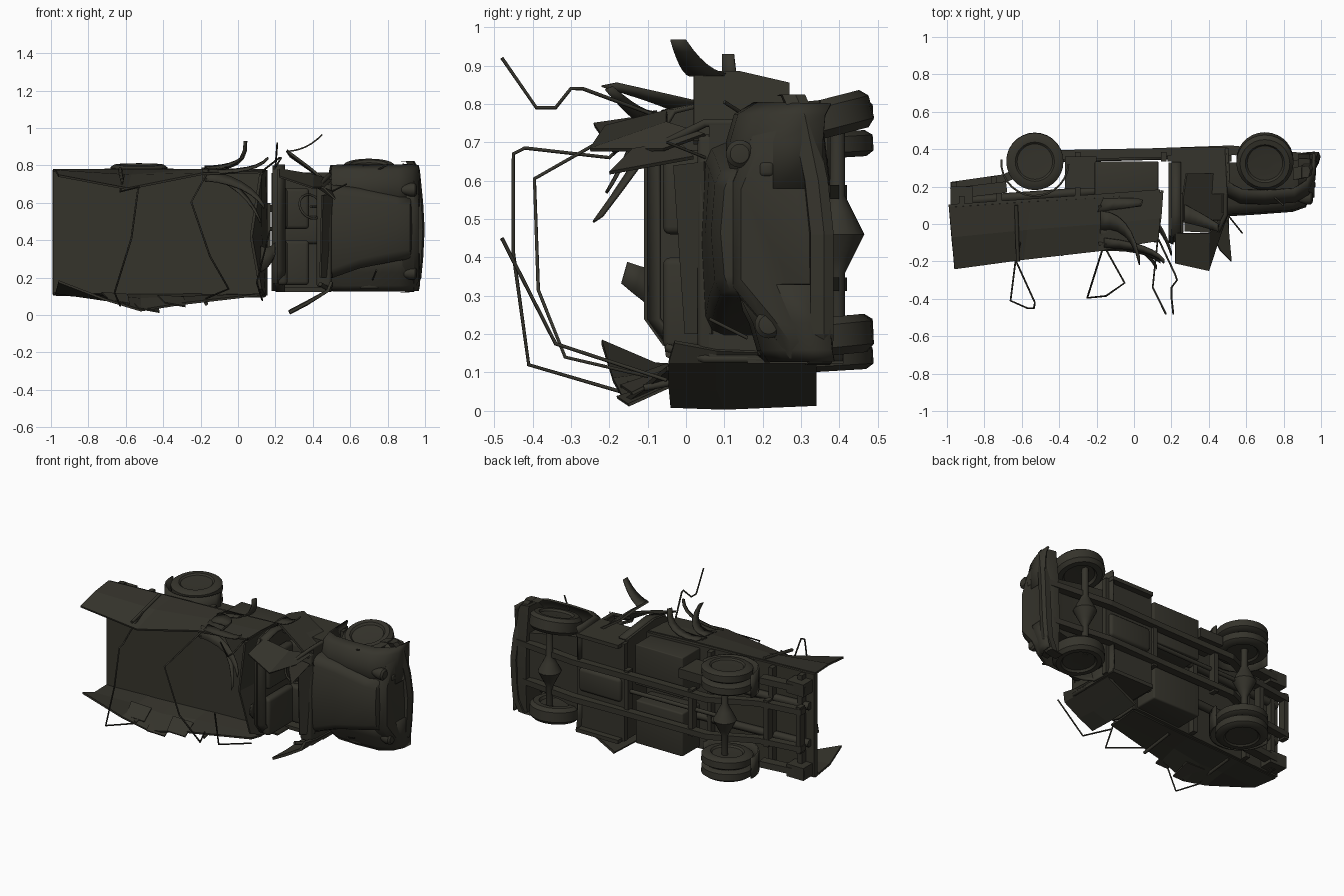
import bpy, bmesh, math
from mathutils import Vector, Matrix

if "Cube" in bpy.data.objects:
    bpy.data.objects.remove(bpy.data.objects["Cube"])

paint = bpy.data.materials.new("burnt olive steel")
paint.diffuse_color = (0.036, 0.034, 0.025, 1)
paint.use_nodes = True
paint.node_tree.nodes["Principled BSDF"].inputs["Base Color"].default_value = paint.diffuse_color


def activate(ob):
    bpy.context.collection.objects.link(ob)
    bpy.ops.object.select_all(action='DESELECT')
    ob.select_set(True)
    bpy.context.view_layer.objects.active = ob


def finish(name, bm, smooth=None):
    bmesh.ops.recalc_face_normals(bm, faces=bm.faces)
    me = bpy.data.meshes.new(name)
    bm.to_mesh(me)
    bm.free()
    me.materials.append(paint)
    ob = bpy.data.objects.new(name, me)
    activate(ob)
    if smooth:
        bpy.ops.object.shade_smooth_by_angle(angle=math.radians(smooth))
    return ob


def loft(name, rows, closed=False, caps=False, thick=0, smooth=None):
    """Skin a grid of points; optional closed rings, end caps and sheet thickness."""
    bm = bmesh.new()
    vs = [[bm.verts.new(p) for p in r] for r in rows]
    n = len(rows[0])
    for a, b in zip(vs, vs[1:]):
        for i in range(n if closed else n - 1):
            j = (i + 1) % n
            bm.faces.new((a[i], a[j], b[j], b[i]))
    if caps:
        bm.faces.new(vs[0])
        bm.faces.new(vs[-1])
    bmesh.ops.remove_doubles(bm, verts=bm.verts, dist=0.0001)
    ob = finish(name, bm, smooth)
    if thick:
        m = ob.modifiers.new("sheet", 'SOLIDIFY')
        m.thickness, m.offset = thick, 0
    return ob


def box(name, lo, hi, bevel=0, rot=0):
    bm = bmesh.new()
    bmesh.ops.create_cube(bm, size=1)
    lo, hi = Vector(lo), Vector(hi)
    bm.transform(Matrix.Translation((lo + hi) / 2) @ Matrix.Rotation(rot, 4, 'Z') @ Matrix.Diagonal((*(hi - lo), 1)))
    if bevel:
        bmesh.ops.bevel(bm, geom=bm.edges[:], offset=bevel, segments=3, affect='EDGES', profile=0.5)
    return finish(name, bm, 40 if bevel else None)


def tube(name, pts, r=0.005):
    cu = bpy.data.curves.new(name, 'CURVE')
    cu.dimensions, cu.bevel_depth, cu.bevel_resolution, cu.use_fill_caps = '3D', r, 1, True
    s = cu.splines.new('POLY')
    s.points.add(len(pts) - 1)
    for p, q in zip(s.points, pts):
        p.co = (*q, 1)
    cu.materials.append(paint)
    activate(bpy.data.objects.new(name, cu))
    bpy.ops.object.convert(target='MESH')


def lathe(name, profile, matrix, n=28):
    """Revolve (radius, height) points about local z."""
    loft(name, [[matrix @ Vector((r * math.cos(a), r * math.sin(a), h)) for r, h in profile]
                for a in [2 * math.pi * i / n for i in range(n + 1)]], smooth=35)


# wheels: tyre with shallow disc
def wheel(name, x, y, z, tilt, w=0.05, r=0.153):
    prof = [(0, -w * .6), (.09, -w * .7), (.1, -w), (r - .02, -w), (r, -w * .6), (r, w * .6),
            (r - .02, w), (.105, w), (.095, w * .75), (.03, w * .65), (0, w * .7)]
    lathe(name, prof, Matrix.Translation((x, y, z)) @ Matrix.Rotation(tilt, 4, 'X') @
          Matrix.Rotation(math.pi if z < .4 else 0, 4, 'Y'))


wheel("front_wheel_upper", .70, .335, .755, .25)
wheel("front_wheel_lower", .70, .335, .19, .1)
for z in (.77, .69, .21, .135):
    wheel("rear_wheel", -.53, .335, z, .06, .034)

# axles with round differentials
for n, x, y in (("front_axle", .70, .395), ("rear_axle", -.53, .36)):
    lathe(n, [(0, -.3), (.02, -.3), (.02, -.1), (.04, -.06), (.07, 0), (.04, .06), (.02, .1), (.02, .3), (0, .3)],
          Matrix.Translation((x, y, .46)), 16)
tube("drive_shaft", [(-.53, .34, .46), (.3, .36, .46)], .013)

# chassis rails, cross members
for z in (.33, .57):
    path = [(-.98, .2), (-.7, .24), (-.42, .37), (.1, .38), (.52, .395), (.95, .35)]
    loft("chassis_rail", [[(x, y - .025, z - .018), (x, y + .025, z - .018), (x, y + .025, z + .018),
                           (x, y - .025, z + .018)] for x, y in path], True, True)
    tube("bed_stringer", [(-.97, .12, z), (.13, .2, z)], .025)
for x, y in ((-.96, .2), (-.75, .23), (-.3, .36), (.16, .36), (.93, .34)):
    box("cross_member", (x - .015, y - .025, .3), (x + .015, y + .025, .6))
for z in (.16, .7):
    box("rear_bracket", (-.98, .1, z - .04), (-.86, .2, z + .04))
    box("side_beam", (-.98, .15, z - .02), (-.68, .21, z + .02), rot=.12)

# under-floor boxes and tank
box("storage_box", (-.21, .15, .50), (.13, .335, .76), .006)
box("fuel_tank", (-.21, .15, .12), (.13, .335, .40), .01)
box("side_locker", (-.37, .19, .64), (-.2, .36, .7))
box("gearbox", (.2, .32, .38), (.5, .39, .53), .02)

# cargo bed floor, crumpled walls, headboard
loft("bed_floor", [[(-.99, .085, z), (-.4, .125, z), (.14, .165, z)] for z in (.11, .45, .775)], thick=.04)
for x in (-.92, -.72, -.3):
    y = .165 + x * .07
    box("floor_rib", (x - .015, y, .115), (x + .015, y + .05, .77))
loft("bed_wall_upper", [[(-.99, .09, .775), (-.55, .12, .775), (-.17, .14, .775), (.15, .17, .775)],
                        [(-.975, -.07, .77), (-.57, -.03, .745), (-.18, 0, .775), (.14, .03, .775)],
                        [(-.96, -.24, .745), (-.59, -.19, .675), (-.19, -.145, .755), (.13, -.09, .765)]], thick=.012)
loft("bed_wall_lower", [[(-.99, .09, .11), (-.7, .11, .11), (-.52, .12, .11), (-.3, .13, .11), (.15, .17, .105)],
                        [(-.975, -.08, .12), (-.7, -.04, .1), (-.52, -.03, .085), (-.3, 0, .095), (.14, .03, .1)],
                        [(-.96, -.22, .18), (-.7, -.19, .08), (-.52, -.16, .025), (-.3, -.11, .06), (.13, -.05, .11)]],
     thick=.012)
loft("bed_headboard", [[(.15, .18, .105), (.15, .18, .45), (.15, .18, .775)],
                       [(.14, .04, .105), (.12, .04, .45), (.14, .04, .775)],
                       [(.12, -.05, .14), (.07, -.09, .42), (.12, -.1, .75)]], thick=.015)
for x in (-.62, -.17):
    y = -.2 if x < -.5 else -.14
    tube("stake_post", [(x, y, .72), (x - .01, .1, .782)], .01)
    tube("stake_post", [(x, y + .03, .06), (x - .01, .1, .1)], .01)

# torn flaps at the lower wall
for x, z, d in ((-.66, .06, .03), (-.5, .015, .05), (-.36, .045, .04)):
    loft("torn_flap", [[(x - .07, -.05, z + .06), (x + .07, -.04, z + .05)],
                       [(x - .03, -.13 - d, z + .02), (x + .08, -.1 - d, z)]], thick=.008)

# bent tarpaulin hoops
tube("hoop_rear", [(-.61, -.1, .75), (-.63, -.2, .66), (-.53, -.42, .685), (-.535, -.45, .67), (-.57, -.45, .41),
                   (-.66, -.41, .12), (-.63, -.17, .05), (-.62, -.05, .09)])
tube("hoop_middle", [(-.17, -.14, .75), (-.25, -.395, .605), (-.15, -.385, .315), (-.05, -.315, .14), (-.17, -.1, .09)])
tube("hoop_front_lower", [(.17, -.48, .45), (.1, -.34, .175), (.13, -.05, .08)])
tube("hoop_front_upper", [(.21, -.48, .92), (.2, -.39, .79), (.2, -.34, .79), (.23, -.3, .84), (.22, -.27, .84),
                          (.13, -.08, .77)])


# curled strips of sheet metal
def curl(name, a, b, c, w, n=7):
    a, b, c, w = map(Vector, (a, b, c, w))
    rows = []
    for i in range(n):
        t = i / (n - 1)
        p = a * (1 - t) ** 2 + b * 2 * t * (1 - t) + c * t * t
        rows.append([p - w * (1 - t * .6), p + w * (1 - t * .6)])
    loft(name, rows, thick=.008, smooth=40)


curl("curled_strip", (-.19, -.12, .75), (.06, -.12, .72), (.14, -.2, .58), (0, .02, .03))
curl("curled_strip", (-.18, -.06, .77), (.04, -.08, .7), (.12, -.23, .5), (0, .03, .02))
curl("curled_strip", (-.18, .02, .785), (-.02, .03, .79), (.03, -.2, .85), (0, .05, .01))
curl("curled_strip", (-.18, .1, .785), (.05, .12, .76), (.04, .11, .93), (.015, .035, 0))
curl("curled_strip", (-.16, -.1, .77), (.1, -.12, .76), (.16, -.2, .84), (0, .025, .01))
curl("curled_strip", (.12, .0, .3), (.17, -.06, .3), (.2, -.16, .36), (0, .02, .07))

# open cab: back wall, floor, sills, firewall, dashboard
ring = lambda x, y0: [(x, .33, .13), (x, .05, .13), (x, y0 + .05, .17), (x, y0, .24), (x, y0, .64), (x, y0 + .01, .73),
                      (x, y0 + .04, .78), (x, .05, .80), (x, .33, .77)]
loft("cab_back", [ring(.185, -.1), ring(.21, -.11)], True, True, smooth=35)
loft("cab_rear_rim", [ring(.2, -.1), ring(.25, -.07)], thick=.012, smooth=35)
box("cab_floor", (.18, .335, .13), (.52, .37, .76))
for z in (.135, .75):
    box("cab_sill", (.2, .16, z - .012), (.5, .41, z + .012))
    tube("door_pillar", [(.49, .3, z), (.49, .05, z), (.44, -.05, z + (.03 if z < .4 else -.05))], .012)
box("firewall", (.47, .06, .14), (.5, .37, .75))
box("dashboard", (.42, .03, .15), (.5, .1, .72), .015)
loft("windscreen_cowl", [[(.50, .07, .2), (.50, .05, .65)], [(.44, .0, .2), (.45, -.03, .64)]], thick=.012)

# seats and steering wheel
for a, b in ((.16, .4), (.46, .68)):
    box("seat_base", (.22, .18, a), (.38, .27, b), .02)
    box("seat_back", (.21, -.06, a), (.265, .2, b), .02)
tilt = Matrix.Translation((.39, .05, .58)) @ Matrix.Rotation(1.1, 4, 'X') @ Matrix.Rotation(.5, 4, 'Y')
tube("steering_wheel", [tilt @ Vector((.07 * math.cos(i * .393), .07 * math.sin(i * .393), 0)) for i in range(17)], .007)
tube("steering_column", [(.39, .05, .58), (.48, .2, .58)], .008)

# hanging doors
loft("lower_door", [[(.50, -.03, .18), (.48, -.045, .13), (.37, -.045, .065), (.275, -.04, .015)],
                    [(.50, .08, .16), (.48, .08, .13), (.37, .08, .06), (.275, .1, .01)],
                    [(.50, .34, .15), (.48, .34, .13), (.37, .34, .07), (.275, .34, .02)]], thick=.016)
loft("upper_door", [[(.49, .02, .70), (.38, .02, .79), (.26, .02, .88)],
                    [(.49, .14, .70), (.38, .15, .78), (.26, .14, .88)],
                    [(.49, .27, .71), (.40, .27, .77), (.28, .27, .85)]], thick=.014)
curl("door_skin_curl", (.26, .06, .875), (.37, .02, .88), (.45, -.02, .965), (0, .05, 0))
loft("torn_roof_panel", [[(.22, -.05, .78), (.22, -.21, .74)], [(.4, -.05, .75), (.4, -.25, .68)],
                         [(.5, .05, .72), (.46, -.06, .68)]], thick=.01)
loft("roof_scrap", [[(.4, -.02, .7), (.5, .02, .66)], [(.46, -.14, .68), (.52, -.2, .62)]], thick=.01)


# hood
def section(x, y0, y1, z0, z1, b):
    return [(x, y1, z0), (x, y0 + b, z0), (x, y0 + b * .3, z0 + b * .3), (x, y0, z0 + b), (x, y0 - .01, (z0 + z1) / 2),
            (x, y0, z1 - b), (x, y0 + b * .3, z1 - b * .3), (x, y0 + b, z1), (x, y1, z1)]


loft("hood", [section(.48, .05, .33, .19, .70, .05), section(.65, .06, .33, .25, .68, .05),
              section(.85, .075, .34, .29, .64, .05), section(.92, .10, .35, .30, .63, .05),
              section(.95, .2, .37, .32, .6, .04)], True, True, smooth=50)

# front fenders
arch = [(.49, .40), (.50, .16), (.57, .125), (.70, .12), (.86, .13), (.93, .17), (.965, .25), (.97, .36)]
for name, zs, drop in (("fender_upper", (.58, .70, .77, .80), (-.01, -.01, .01, .06)),
                       ("fender_lower", (.33, .23, .16, .13), (.0, .05, .07, .09))):
    rows = [[(.73 + (x - .73) * s, y + d * min(1, (.42 - y) * 5), z) for x, y in arch]
            for z, d, s in zip(zs, drop, (1, 1, .99, .96))]
    loft(name, rows, thick=.012, smooth=45)

# nose panel, bumper and headlights
nose = [(.12, .32), (.12, .6), (.17, .72), (.25, .8), (.35, .81), (.375, .6), (.38, .3), (.37, .13), (.27, .13), (.22, .2)]
loft("nose_panel", [[(x, .28 + (y - .28) * s, .46 + (z - .46) * s) for y, z in nose]
                    for x, s in ((.88, 1), (.94, .98), (.965, .85))], True, True, smooth=40)
path = [(.88, .275, .82), (.925, .285, .825), (.955, .31, .77), (.972, .345, .6), (.98, .36, .46), (.972, .36, .3),
        (.962, .36, .2), (.925, .355, .125), (.88, .35, .12)]
loft("bumper", [[(x - .03, y - .04, z), (x + .008, y - .035, z), (x + .018, y, z), (x + .008, y + .025, z),
                 (x - .03, y + .025, z)] for x, y, z in path], True, True)
for y, z in ((.16, .67), (.235, .225)):
    lathe("headlight", [(0, -.06), (.02, -.055), (.036, -.01), (.036, .015), (.025, .025), (0, .028)],
          Matrix.Translation((.93, y - .02, z)) @ Matrix.Rotation(math.pi / 2, 4, 'Y'), 18)
box("turn_signal", (.92, .19, .61), (.97, .23, .65), .012)

# marker rods and wiper
tube("marker_rod_upper", [(.72, .17, .76), (.8, .1, .805)])
tube("marker_rod_lower", [(.72, .16, .19), (.74, .06, .24)])
tube("wiper", [(.5, .05, .66), (.58, -.05, .7)], .004)

# rear fender arcs around the wheels
for z0, z1 in ((.64, .785), (.12, .25)):
    rows = [[(-.53 + .18 * math.cos(a), .33 + .18 * math.sin(a), z) for z in (z0, z1)]
            for a in [math.radians(175 + 13 * i) for i in range(15)]]
    loft("rear_fender", rows, thick=.01, smooth=40)
